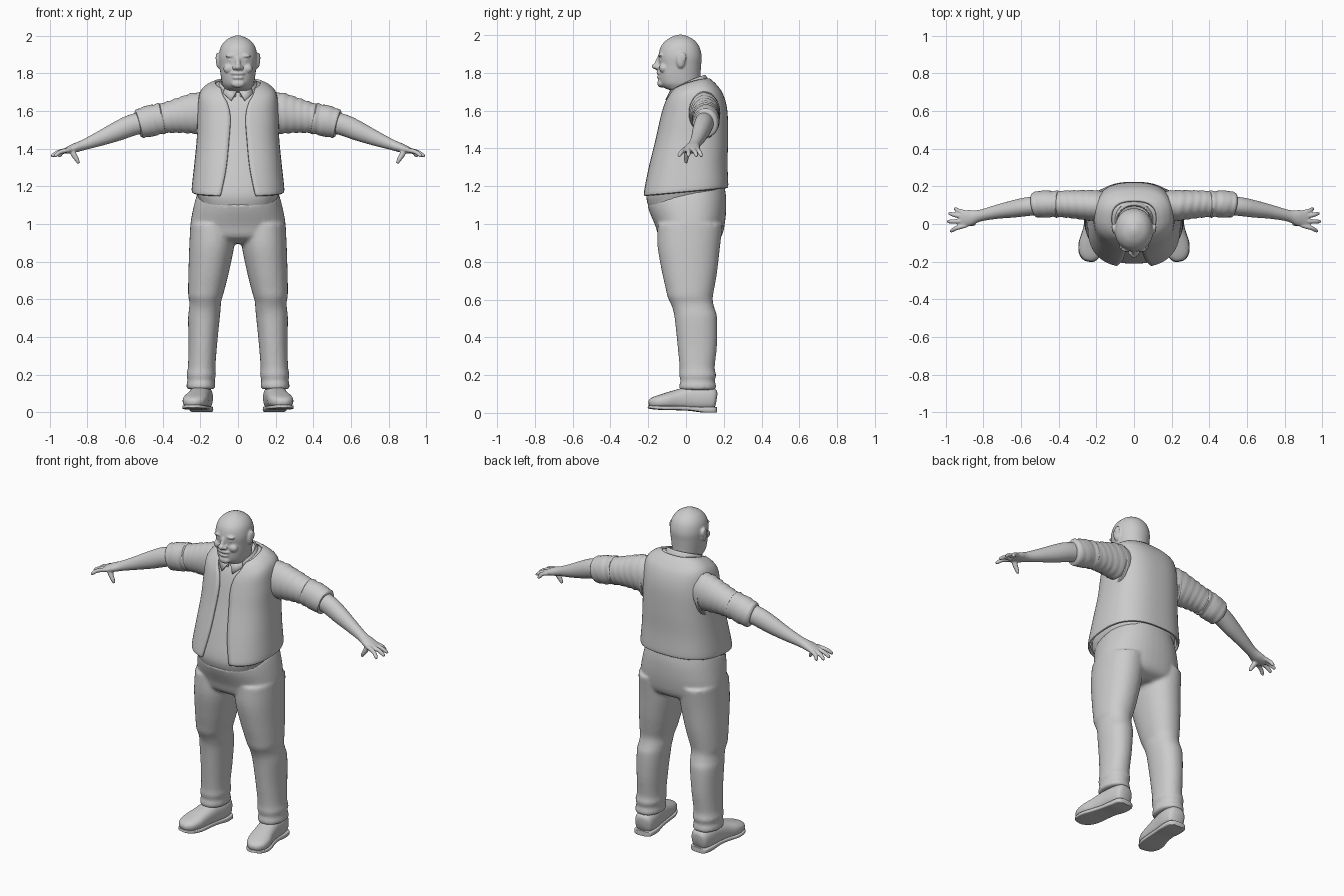
import bpy, bmesh, math
from mathutils import Vector, Matrix


def spow(v, e):
    return math.copysign(abs(v) ** e, v)


def dense(rows, k=4):
    """Catmull-Rom interpolation of section parameters."""
    p = [Vector(r) for r in rows]
    p = [p[0] * 2 - p[1]] + p + [p[-1] * 2 - p[-2]]
    out = []
    for i in range(1, len(p) - 2):
        a, b, c, d = p[i - 1:i + 3]
        for j in range(k):
            t = j / k
            out.append((b * 2 + (c - a) * t + (a * 2 - b * 5 + c * 4 - d) * t * t
                        + (b * 3 - a - c * 3 + d) * t ** 3) * 0.5)
    return out + [p[-2]]


def level(zf, zb, lift, cx, rx, yf, yb, w=0.0, n=44, e=0.85):
    """Horizontal ring from front height zf to back height zb; w opens the front."""
    t0 = math.asin(min(1, (w / rx) ** (1 / e))) if w > 0 else 0
    ring = []
    for i in range(n):
        t = t0 + (2 * math.pi - 2 * t0) * i / (n - 1 if w > 0 else n)
        s, c = spow(math.sin(t), e), spow(math.cos(t), e)
        ring.append(Vector((cx + rx * s, (yf + yb) / 2 - (yb - yf) / 2 * c,
                            zf + (zb - zf) * (1 - c) / 2 + lift * math.sin(t) ** 2)))
    return ring


def loft(bm, rings, closed=True, cap=True):
    vs = [[bm.verts.new(p) for p in r] for r in rings]
    n = len(vs[0])
    for a, b in zip(vs, vs[1:]):
        for i in range(n if closed else n - 1):
            j = (i + 1) % n
            bm.faces.new((a[i], a[j], b[j], b[i]))
    if cap:
        bm.faces.new(vs[0])
        bm.faces.new(vs[-1])


def tube(bm, rows, k=4, n=24, e=1.0, wrinkle=0.0):
    """Limb along a path of (x, y, z, vertical radius, side radius)."""
    d = dense(rows, k)
    rings = []
    for i, r in enumerate(d):
        t = (Vector(d[min(i + 1, len(d) - 1)][:3]) - Vector(d[max(i - 1, 0)][:3])).normalized()
        u = t.cross(Vector((0, 0, 1))).normalized()
        v = u.cross(t)
        ring = []
        for q in range(n):
            a = 2 * math.pi * q / n
            f = 1 + wrinkle * math.sin(i * 1.9 + 1.5 * math.sin(a * 2))
            ring.append(Vector(r[:3]) + u * (r[4] * f * spow(math.cos(a), e))
                        + v * (r[3] * f * spow(math.sin(a), e)))
        rings.append(ring)
    loft(bm, rings)


def ball(bm, c, r):
    bmesh.ops.create_uvsphere(bm, u_segments=20, v_segments=12, radius=1,
                              matrix=Matrix.Translation(c) @ Matrix.Diagonal((*r, 1)))


def finish(name, bm, mirror=False, voxel=0, smooth=3, thick=0):
    bmesh.ops.recalc_face_normals(bm, faces=bm.faces)
    me = bpy.data.meshes.new(name)
    bm.to_mesh(me)
    bm.free()
    me.shade_smooth()
    me.set_sharp_from_angle(angle=math.radians(40))
    ob = bpy.data.objects.new(name, me)
    bpy.context.collection.objects.link(ob)
    if voxel:
        m = ob.modifiers.new("blend", 'REMESH')
        m.mode, m.voxel_size, m.use_smooth_shade = 'VOXEL', voxel, True
        m = ob.modifiers.new("relax", 'SMOOTH')
        m.factor, m.iterations = 0.5, smooth
    if thick:
        m = ob.modifiers.new("thickness", 'SOLIDIFY')
        m.thickness, m.offset = thick, 0
    if mirror:
        ob.modifiers.new("mirror", 'MIRROR')
    return ob


# Head with facial features and neck
bm = bmesh.new()
head = [(1.64, .085, -.05, .10), (1.695, .082, -.06, .09), (1.72, .074, -.115, .08),
        (1.745, .084, -.138, .077), (1.79, .092, -.145, .077), (1.84, .098, -.143, .08),
        (1.89, .102, -.146, .083), (1.94, .092, -.133, .070), (1.975, .066, -.102, .042),
        (1.995, .030, -.065, .005), (2.002, .008, -.04, -.02)]
loft(bm, [level(z, z, 0, 0, rx, yf, yb, e=.95) for z, rx, yf, yb in dense(head)])
tube(bm, [(0, -.138, 1.885, .012, .012), (0, -.150, 1.855, .014, .013), (0, -.160, 1.825, .012, .018)])
ball(bm, (0, -.163, 1.834), (.017, .018, .016))
ball(bm, (0, -.142, 1.800), (.038, .014, .011))
ball(bm, (0, -.141, 1.777), (.030, .014, .010))
ball(bm, (0, -.132, 1.745), (.036, .020, .022))
for s in (1, -1):
    ball(bm, (s * .018, -.152, 1.829), (.012, .014, .011))
    ball(bm, (s * .040, -.134, 1.893), (.028, .014, .009))
    ball(bm, (s * .038, -.126, 1.870), (.016, .014, .011))
    ball(bm, (s * .048, -.118, 1.825), (.030, .024, .026))
    ball(bm, (s * .103, -.028, 1.868), (.014, .024, .042))
    ball(bm, (s * .110, -.018, 1.882), (.009, .020, .028))
finish("head", bm, voxel=.0055, smooth=2)

# Open vest: (front z, back z, side lift, centre x, half width, front y, back y, opening)
vest = [(1.15, 1.195, 0, 0, .234, -.220, .213, .095), (1.17, 1.21, 0, 0, .239, -.222, .217, .088),
        (1.30, 1.32, 0, 0, .226, -.193, .213, .062), (1.45, 1.46, 0, 0, .212, -.155, .216, .047),
        (1.56, 1.60, .005, 0, .208, -.130, .212, .040), (1.63, 1.685, .03, 0, .198, -.110, .190, .052),
        (1.675, 1.735, .025, 0, .162, -.090, .155, .078), (1.705, 1.765, .012, 0, .118, -.072, .122, .090)]
bm = bmesh.new()
loft(bm, [level(*r, n=60, e=.78) for r in dense(vest, 5)], closed=False, cap=False)
finish("vest", bm, thick=.014)

# Vest armhole trim
bm = bmesh.new()
rings = []
for i in range(40):
    a = 2 * math.pi * i / 40
    dy, dz = math.cos(a), math.sin(a)
    c = Vector((.203 - .016 * max(dz, 0) ** 2 - .010 * dy * dy, .078 + .093 * dy, 1.575 + .125 * dz))
    out = Vector((0, dy, dz))
    rings.append([c + Vector((1, 0, 0)) * .011 * math.cos(b) + out * .009 * math.sin(b)
                  for b in [math.pi * j / 4 for j in range(8)]])
loft(bm, rings + rings[:1], cap=False)
bmesh.ops.remove_doubles(bm, verts=bm.verts, dist=1e-5)
finish("armhole_trim", bm, mirror=True)

# Shirt body beneath the vest
bm = bmesh.new()
shirt = [(1.07, 1.15, 0, 0, .205, -.185, .19), (1.11, 1.18, 0, 0, .212, -.204, .195)]
shirt += [(r[0], r[1], r[2], 0, r[4] - .014, r[5] + .013, r[6] - .014) for r in vest[1:]]
loft(bm, [level(*r, e=.8) for r in dense(shirt)])
finish("shirt_body", bm)

# Shirt collar and its two points
bm = bmesh.new()
collar = [(1.675, 1.745, 0, 0, .108, -.076, .122, .012), (1.70, 1.775, .005, 0, .098, -.074, .108, .010),
          (1.712, 1.788, .005, 0, .090, -.070, .098, .008)]
loft(bm, [level(*r, e=.95) for r in dense(collar)], closed=False, cap=False)
finish("collar", bm, thick=.008)
bm = bmesh.new()
bm.faces.new([bm.verts.new(p) for p in ((.006, -.082, 1.705), (.036, -.106, 1.655),
                                        (.080, -.070, 1.695), (.070, -.056, 1.720))])
finish("collar_point", bm, mirror=True, thick=.008)

# Trousers: hips and two legs blended together
bm = bmesh.new()
hips = [(1.105, 1.215, 0, 0, .216, -.207, .202), (1.06, 1.13, 0, 0, .235, -.192, .213),
        (.99, 1.02, 0, 0, .252, -.162, .208), (.93, .93, 0, 0, .250, -.140, .185),
        (.895, .895, 0, 0, .20, -.08, .12)]
loft(bm, [level(*r, e=.88) for r in dense(hips)])
leg = [(1.00, .135, .118, -.150, .195), (.88, .140, .119, -.150, .180), (.75, .155, .108, -.128, .165),
       (.66, .167, .098, -.108, .150), (.615, .173, .091, -.098, .142), (.585, .174, .084, -.084, .143),
       (.55, .176, .084, -.070, .152), (.50, .181, .084, -.060, .165), (.36, .187, .076, -.045, .164),
       (.24, .193, .073, -.034, .152), (.20, .195, .078, -.036, .160), (.17, .196, .072, -.030, .152),
       (.145, .197, .077, -.036, .160), (.122, .197, .075, -.034, .158)]
for s in (1, -1):
    loft(bm, [level(z, z, 0, s * cx, rx, yf, yb, e=.92) for z, cx, rx, yf, yb in dense(leg)])
finish("trousers", bm, voxel=.010, smooth=4)

# Creased sleeve and rolled cuff
bm = bmesh.new()
tube(bm, [(.15, .09, 1.590, .105, .080), (.22, .098, 1.588, .110, .082), (.30, .103, 1.578, .095, .076),
          (.37, .106, 1.566, .083, .071), (.44, .106, 1.553, .074, .066)], k=6, n=32, wrinkle=.025)
finish("sleeve", bm, mirror=True)
bm = bmesh.new()
tube(bm, [(.395, .106, 1.563, .070, .062), (.405, .106, 1.561, .084, .073), (.43, .106, 1.556, .080, .068),
          (.46, .106, 1.549, .084, .072), (.50, .105, 1.539, .079, .070), (.525, .104, 1.533, .077, .067),
          (.533, .103, 1.531, .064, .056)], k=3, n=32, wrinkle=.015)
finish("sleeve_cuff", bm, mirror=True)

# Forearm, palm, fingers and thumb
bm = bmesh.new()
tube(bm, [(.45, .104, 1.553, .055, .050), (.56, .093, 1.526, .057, .050), (.64, .080, 1.493, .052, .046),
          (.73, .064, 1.455, .040, .037), (.82, .044, 1.420, .028, .031), (.87, .033, 1.403, .024, .042),
          (.91, .027, 1.390, .017, .044), (.925, .025, 1.385, .012, .038)])
for y0, x1, y1 in ((.060, .953, .080), (.038, .982, .055), (.015, .990, .013), (-.007, .975, -.036)):
    tube(bm, [(.89, y0, 1.396, .013, .012), ((.89 + x1) / 2 + .01, (y0 + y1) / 2, 1.383, .012, .012),
              (x1 - .006, y1, 1.364, .010, .010), (x1 + .003, y1, 1.359, .005, .005)], n=12)
tube(bm, [(.885, .010, 1.398, .018, .018), (.872, .004, 1.368, .015, .015),
          (.856, .001, 1.342, .012, .012), (.846, .000, 1.322, .008, .008)], n=12)
finish("forearm_and_hand", bm, mirror=True, voxel=.005, smooth=2)

# Shoes and soles, toes turned outward
bm = bmesh.new()
tube(bm, [(.190, .160, .070, .035, .030), (.191, .145, .072, .058, .052), (.194, .09, .076, .066, .061),
          (.202, .02, .076, .064, .060), (.213, -.05, .069, .053, .062), (.226, -.11, .062, .042, .067),
          (.236, -.16, .056, .032, .057), (.241, -.186, .053, .022, .036), (.243, -.196, .052, .010, .018)],
     n=32, e=.8)
finish("shoe", bm, mirror=True)
bm = bmesh.new()
tube(bm, [(.190, .163, .016, .015, .034), (.191, .147, .016, .015, .056), (.194, .09, .017, .015, .062),
          (.202, .02, .023, .012, .058), (.213, -.05, .026, .012, .063), (.226, -.11, .026, .011, .069),
          (.236, -.16, .028, .010, .059), (.241, -.188, .031, .009, .038), (.243, -.198, .033, .007, .018)],
     n=32, e=.35)
finish("shoe_sole", bm, mirror=True)
